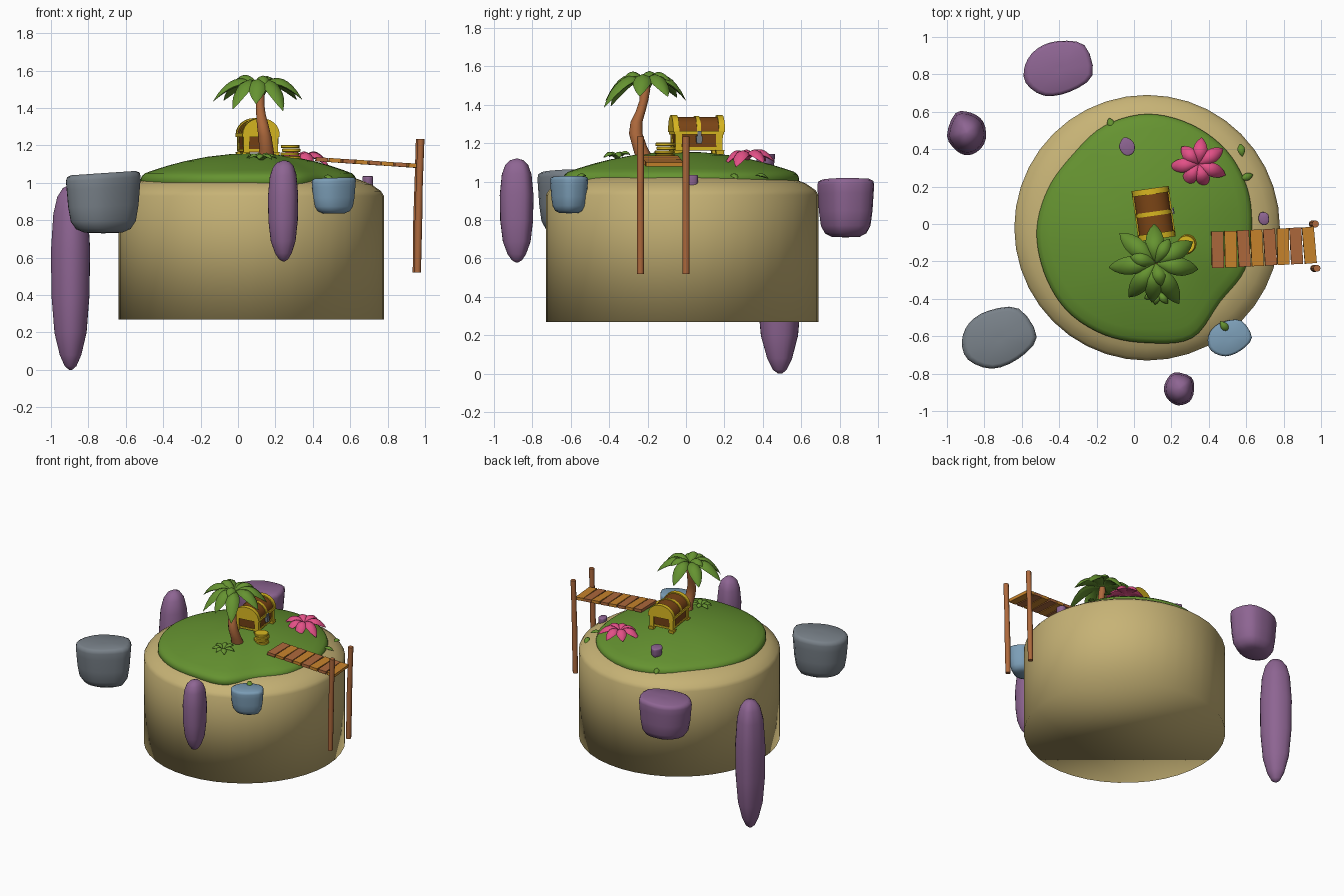
import bpy, bmesh, math, random
from math import sin, cos, pi, radians
from mathutils import Matrix, Vector

random.seed(4)
if "Cube" in bpy.data.objects:
    bpy.data.objects.remove(bpy.data.objects["Cube"])


def material(name, *rgb):
    m = bpy.data.materials.new(name)
    m.use_nodes = True
    m.diffuse_color = (*rgb, 1)
    m.node_tree.nodes["Principled BSDF"].inputs["Base Color"].default_value = (*rgb, 1)
    return m


SAND = material("sand", .57, .45, .18)
GREEN = material("leaf green", .13, .29, .03)
PURPLE = material("purple stone", .27, .13, .29)
GREY = material("grey stone", .19, .22, .25)
BLUE = material("blue stone", .20, .34, .47)
PINK = material("pink petal", .76, .08, .24)
WOOD = material("brown wood", .42, .14, .045)
ORANGE = material("orange wood", .58, .23, .025)
CHEST = material("dark chest wood", .20, .06, .008)
GOLD = material("gold", .70, .48, .015)


def finish(name, bm, mat, angle=40, matrix=None):
    """Turn a bmesh into a shaded object."""
    if matrix:
        bm.transform(matrix)
    bmesh.ops.recalc_face_normals(bm, faces=bm.faces)
    me = bpy.data.meshes.new(name)
    bm.to_mesh(me)
    bm.free()
    me.materials.append(mat)
    for p in me.polygons:
        p.use_smooth = True
    me.set_sharp_from_angle(angle=radians(angle))
    ob = bpy.data.objects.new(name, me)
    bpy.context.collection.objects.link(ob)
    return ob


def loft(bm, rings):
    """Skin a list of equal rings and close both ends."""
    vs = [[bm.verts.new(p) for p in r] for r in rings]
    n = len(vs[0])
    for a, b in zip(vs, vs[1:]):
        for i in range(n):
            bm.faces.new((a[i], a[(i + 1) % n], b[(i + 1) % n], b[i]))
    bm.faces.new(vs[0])
    bm.faces.new(vs[-1])


def smooth_loop(pts, steps):
    """Closed smooth curve through the points."""
    pts, out = [Vector(p) for p in pts], []
    n = len(pts)
    for i in range(n):
        a, b, c, d = (pts[(i + k - 1) % n] for k in range(4))
        for s in range(steps):
            t = s / steps
            out.append(.5 * (2 * b + (c - a) * t + (2 * a - 5 * b + 4 * c - d) * t * t
                             + (3 * b - a - 3 * c + d) * t ** 3))
    return out


def circle(x, y, z, r, n):
    return [(x + r * cos(2 * pi * i / n), y + r * sin(2 * pi * i / n), z) for i in range(n)]


def box(bm, loc, size, taper=1, rot=None):
    """Box whose bottom may be narrower than its top."""
    x, y, z = (s / 2 for s in size)
    m = Matrix.Translation(loc) @ (rot or Matrix())
    loft(bm, [[m @ Vector((sx * x * k, sy * y * k, h)) for sx, sy in ((-1, -1), (1, -1), (1, 1), (-1, 1))]
              for h, k in ((-z, taper), (z, 1))])


# Sand island
bm = bmesh.new()
loft(bm, [circle(.07, -.02, z, r, 40) for r, z in
          ((.71, .27), (.71, .93), (.695, .955), (.645, .99), (.57, 1.02), (.4, 1.035), (.05, 1.04))])
finish("sand_island", bm, SAND, 180)

# Grass cap with an uneven edge
radii = (.56, .58, .60, .61, .618, .60, .565, .573, .59, .597, .61, .608, .606, .628, .55, .565)
edge = smooth_loop([(r * cos(i * pi / 8), r * sin(i * pi / 8)) for i, r in enumerate(radii)], 5)
levels = [(t, 1.157 - .115 * t * t) for t in (.04, .2, .4, .6, .75, .88, .96)]
levels += [(.99, 1.036), (1, 1.02), (1, .995), (.96, .97)]
bm = bmesh.new()
loft(bm, [[(.07 + p.x * t, -.03 + p.y * t, z) for p in edge] for t, z in levels])
finish("grass_cap", bm, GREEN, 70)


# Rocks
OUTLINE = ((-1, -.1), (-.8, .5), (-.28, .9), (.52, .96), (1, .03), (.5, -.68), (-.2, -1), (-.84, -.7))
BOULDER = ((0, .05), (.01, .5), (.07, .73), (.2, .87), (.45, .94), (.75, .98), (.9, 1), (.97, .97), (1, .86), (1.0, .1))
PILLAR = ((0, .08), (.02, .3), (.08, .55), (.2, .82), (.4, .97), (.65, 1), (.85, .88), (.94, .68), (.985, .4), (1, .08))


def rock(name, mat, centre, half, z0, z1, profile, turn=0, slope=0):
    loop = smooth_loop(OUTLINE, 3)
    c, s = cos(turn), sin(turn)
    loop = [(p.x * c - p.y * s, p.x * s + p.y * c) for p in loop]
    mx, my = (max(abs(p[k]) for p in loop) for k in (0, 1))
    rings = [[(centre[0] + half[0] * x / mx * r, centre[1] + half[1] * y / my * r,
               z0 + (z1 - z0) * t * (1 + slope * (x * r - 1))) for x, y in loop] for t, r in profile]
    bm = bmesh.new()
    loft(bm, rings)
    finish(name, bm, mat, 65)


rock("grey_boulder", GREY, (-.72, -.61), (.2, .168), .73, 1.065, BOULDER, 0, .04)
rock("blue_boulder", BLUE, (.512, -.61), (.118, .1), .835, 1.03, BOULDER, 0, .02)
rock("purple_boulder", PURPLE, (-.40, .83), (.19, .15), .71, 1.02, BOULDER, -.25, .03)
rock("tall_pillar", PURPLE, (-.895, .49), (.105, .122), 0, 1.0, PILLAR, 2.2, .01)
rock("short_pillar", PURPLE, (.245, -.88), (.085, .09), .58, 1.125, PILLAR, .8, .01)
rock("back_pebble", PURPLE, (-.037, .415), (.043, .05), 1.07, 1.145, BOULDER, 2)
rock("side_pebble", PURPLE, (.695, .03), (.03, .036), .94, 1.035, BOULDER, 1)


# Leaves and petals
def leaf(bm, base, angle, length, width, rise, droop, thick=.3):
    """Plump pointed leaf that arches outward from its base."""
    m = Matrix.Translation(base) @ Matrix.Rotation(angle, 4, 'Z')
    rings = []
    for i in range(10):
        t = i / 9
        w = width / 2 * (.06 + .94 * sin(pi * t ** 1.15) ** .8) if i < 9 else .002
        h = rise * t - droop * t * t
        rings.append([m @ Vector((length * t, w * cos(a), h + w * thick * 2 * sin(a) * (1 if sin(a) > 0 else .5)
                                  - .12 * w * abs(cos(a))))
                      for a in (k * pi / 4 for k in range(8))])
    loft(bm, rings)


def rosette(name, mat, base, angles, length, width, rise, droop):
    bm = bmesh.new()
    for k, a in enumerate(angles):
        leaf(bm, base, radians(a), length * (1 - .08 * (k % 3)), width, rise,
             droop * random.uniform(.85, 1.15))
    return finish(name, bm, mat, 50)


rosette("palm_leaves", GREEN, (.115, -.21, 1.51), (185, 30, 265, 140, 352, 92, 300, 232), .25, .098, .14, .235)
rosette("palm_crown", GREEN, (.115, -.21, 1.52), (60, 165, 285), .15, .07, .12, .11)
rosette("pink_flower", PINK, (.345, .32, 1.13), range(32, 380, 51), .155, .075, .09, .13)
rosette("small_plant", GREEN, (.125, -.36, 1.115), range(10, 360, 50), .085, .04, .10, .08)
bm = bmesh.new()
for x, y, a in ((-.11, .50, 110), (.57, .24, 20), (.58, .36, 100), (.46, -.52, 310)):
    leaf(bm, (x, y, 1.03), radians(a), .07, .04, .02, .035)
finish("edge_tufts", bm, GREEN, 50)

# Palm trunk
path = ((.15, -.215, 1.12, .046), (.152, -.24, 1.18, .038), (.143, -.262, 1.25, .035), (.132, -.258, 1.31, .031),
        (.122, -.235, 1.37, .025), (.118, -.22, 1.42, .023), (.115, -.212, 1.48, .026), (.115, -.21, 1.52, .02))
bm = bmesh.new()
loft(bm, [circle(x, y, z, r, 12) for x, y, z, r in path])
finish("palm_trunk", bm, WOOD)

# Plank bridge
for start, mat, label in ((0, WOOD, "brown_planks"), (1, ORANGE, "orange_planks")):
    bm = bmesh.new()
    for i in range(start, 8, 2):
        rot = Matrix.Rotation(random.uniform(-.03, .05) + .04, 4, 'Z') @ Matrix.Rotation(.07, 4, 'Y')
        box(bm, (.447 + .07 * i, -.138 + .0035 * i, 1.124 - .0046 * i), (.064, .195, .022), 1, rot)
    finish(label, bm, mat, 30)
bm = bmesh.new()
for x, y in ((.962, .0), (.97, -.237)):
    loft(bm, [circle(x + dx, y, z, r, 10) for dx, z, r in
              ((-.01, .52, .018), (-.005, .8, .02), (0, 1.0, .018), (.008, 1.235, .019))])
finish("bridge_posts", bm, WOOD)

# Treasure chest, its front facing +x
place = Matrix.Translation((.105, .055, 1.143)) @ Matrix.Rotation(radians(8), 4, 'Z')


def barrel(bm, y, depth, half, height, z0):
    arc = [(half * cos(pi * i / 12), z0 + height * sin(pi * i / 12)) for i in range(13)]
    loft(bm, [[(x, yy, z) for x, z in arc] for yy in (y - depth / 2, y + depth / 2)])


bm = bmesh.new()
box(bm, (0, 0, .065), (.18, .24, .09), .92)
barrel(bm, 0, .25, .093, .08, .115)
finish("chest_body", bm, CHEST, 35, place)
bm = bmesh.new()
box(bm, (0, 0, .112), (.2, .262, .02))
box(bm, (0, 0, .03), (.178, .236, .014))
for s in (-1, 0, 1):
    barrel(bm, s * .12, .032 if s else .022, .1 if s else .097, .088 if s else .085, .115)
for sx in (-1, 1):
    for sy in (-1, 1):
        box(bm, (sx * .077, sy * .107, .055), (.034, .036, .11), .9)
        box(bm, (sx * .08, sy * .11, .01), (.042, .044, .022), .85)
finish("chest_trim", bm, GOLD, 35, place)
bm = bmesh.new()
box(bm, (.1, 0, .075), (.022, .034, .04), .8)
box(bm, (.102, 0, .105), (.012, .02, .03))
finish("chest_lock", bm, GREY, 35, place)

# Stack of coins
bm = bmesh.new()
for i, (x, y) in enumerate(((.283, -.108), (.277, -.114), (.285, -.104), (.279, -.11))):
    z = 1.125 + .02 * i
    loft(bm, [circle(x, y, z + h, r, 16) for h, r in ((0, .046), (.003, .05), (.015, .05), (.018, .046))])
finish("coin_stack", bm, GOLD, 35)
